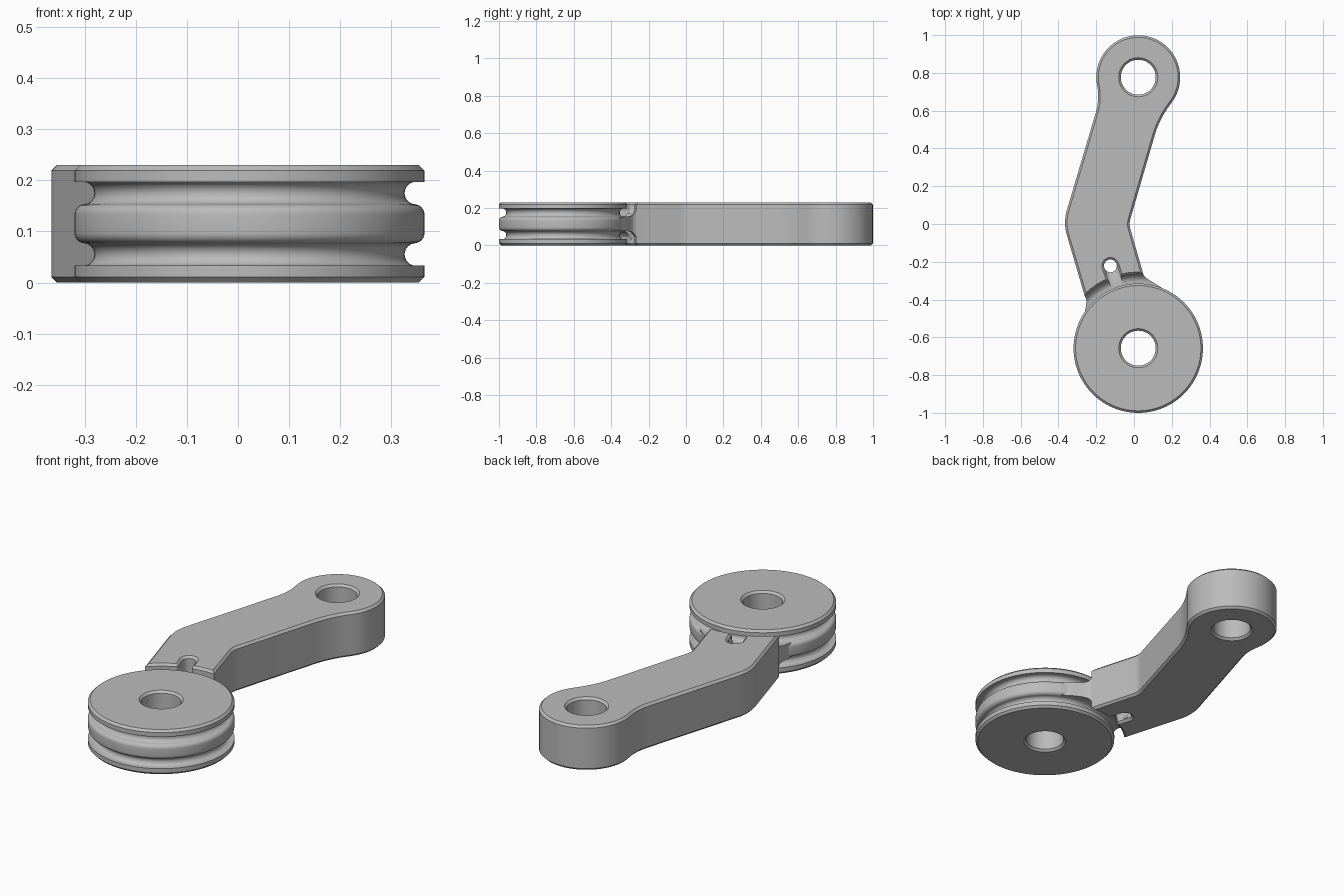
import bpy, bmesh, math
from mathutils import Vector

cube = bpy.data.objects.get("Cube")
if cube:
    bpy.data.objects.remove(cube, do_unlink=True)

H, CH = 0.23, 0.011
PULLEY = Vector((0.0225, -0.6575))
EYE = Vector((0.0225, 0.777))
SLOT_ANGLE = 108.7

grey = bpy.data.materials.new("plain grey")
grey.use_nodes = True
grey.diffuse_color = (0.5, 0.5, 0.5, 1)
grey.node_tree.nodes["Principled BSDF"].inputs["Base Color"].default_value = (0.5, 0.5, 0.5, 1)


def polar(c, r, deg):
    a = math.radians(deg)
    return c + Vector((r * math.cos(a), r * math.sin(a)))


def arc(c, r, a, b, n):
    return [polar(c, r, a + (b - a) * i / n) for i in range(n + 1)]


def rounded(p, a, b, r, n=8):
    """Corner p between neighbours a and b, rounded with radius r."""
    u, v = (a - p).normalized(), (b - p).normalized()
    half = u.angle(v) / 2
    c = p + (u + v).normalized() * (r / math.sin(half))
    t0 = p + u * (r / math.tan(half)) - c
    t1 = p + v * (r / math.tan(half)) - c
    return [c + t0.lerp(t1, i / n).normalized() * r for i in range(n + 1)]


def finish(name, bm, angle=30):
    bmesh.ops.remove_doubles(bm, verts=bm.verts, dist=0.0002)
    bmesh.ops.recalc_face_normals(bm, faces=bm.faces)
    me = bpy.data.meshes.new(name)
    bm.to_mesh(me)
    bm.free()
    ob = bpy.data.objects.new(name, me)
    bpy.context.collection.objects.link(ob)
    me.materials.clear()
    me.materials.append(grey)
    bpy.ops.object.select_all(action="DESELECT")
    bpy.context.view_layer.objects.active = ob
    ob.select_set(True)
    bpy.ops.object.shade_smooth_by_angle(angle=math.radians(angle))
    return ob


def chamfered_plate(name, loops):
    """Flat plate with holes and chamfered rims, from closed outlines."""
    cu = bpy.data.curves.new(name + "_outline", "CURVE")
    cu.dimensions, cu.fill_mode = "2D", "BOTH"
    cu.extrude, cu.bevel_depth, cu.offset = H / 2 - CH, CH, -CH
    cu.bevel_resolution = 0
    for loop in loops:
        s = cu.splines.new("POLY")
        s.points.add(len(loop) - 1)
        for q, p in zip(s.points, loop):
            q.co = (p.x, p.y, 0, 1)
        s.use_cyclic_u = True
    tmp = bpy.data.objects.new(name + "_outline", cu)
    bpy.context.collection.objects.link(tmp)
    deps = bpy.context.evaluated_depsgraph_get()
    me = bpy.data.meshes.new_from_object(tmp.evaluated_get(deps))
    bm = bmesh.new()
    bm.from_mesh(me)
    bmesh.ops.translate(bm, verts=bm.verts, vec=(0, 0, H / 2))
    bpy.data.objects.remove(tmp, do_unlink=True)
    bpy.data.meshes.remove(me)
    return finish(name, bm)


def cutter(name, pts, z0, z1):
    bm = bmesh.new()
    f = bm.faces.new([bm.verts.new((p.x, p.y, z0)) for p in pts])
    ext = bmesh.ops.extrude_face_region(bm, geom=[f])["geom"]
    bmesh.ops.translate(bm, vec=(0, 0, z1 - z0),
                        verts=[g for g in ext if isinstance(g, bmesh.types.BMVert)])
    ob = finish(name, bm)
    ob.hide_render = True
    ob.hide_set(True)
    return ob


# Cranked arm: eye, two bends, and an arc end with a keyhole slot
END_R, SLOT_R = 0.392, 0.034
hole = polar(PULLEY, 0.46, SLOT_ANGLE)
spread = math.degrees(SLOT_R / END_R)
eye_arc = arc(EYE, 0.222, -37, 190, 48)
end_left = arc(PULLEY, END_R, 136, SLOT_ANGLE + spread, 8)
end_right = arc(PULLEY, END_R, SLOT_ANGLE - spread, 86, 8)
slot_end = arc(hole, SLOT_R, SLOT_ANGLE + 90, SLOT_ANGLE - 90, 14)
neck_l, elbow_l = Vector((-0.182, 0.658)), Vector((-0.375, 0.0075))
neck_r, elbow_r = Vector((0.134, 0.553)), Vector((-0.027, 0.0))
outline = (eye_arc
           + rounded(neck_l, eye_arc[-1], elbow_l, 0.3)
           + rounded(elbow_l, neck_l, end_left[0], 0.23)
           + end_left[:-1]
           + rounded(end_left[-1], end_left[-2], slot_end[0], 0.012, 4)
           + slot_end
           + rounded(end_right[0], slot_end[-1], end_right[1], 0.012, 4)
           + end_right[1:]
           + rounded(elbow_r, end_right[-1], neck_r, 0.1)
           + rounded(neck_r, elbow_r, eye_arc[0], 0.5))
chamfered_plate("arm", [outline, arc(EYE, 0.0925, 0, 352.5, 47)])

# Double-grooved pulley wheel, turned from half a profile mirrored in height
R, BORE, MID = 0.3425, 0.0925, H / 2
half = [Vector((BORE, CH)), Vector((BORE + CH, 0)), Vector((R - CH, 0)),
        Vector((R, CH)), Vector((R, 0.033))]
half += arc(Vector((R - 0.017, 0.055)), 0.022, -90, -270, 12)
half += arc(Vector((R - 0.02, 0.097)), 0.02, -90, 0, 6)
profile = half + [Vector((p.x, H - p.y)) for p in reversed(half)]
bm = bmesh.new()
ring = [bm.verts.new((PULLEY.x + p.x, PULLEY.y, p.y)) for p in profile]
edges = [bm.edges.new((a, b)) for a, b in zip(ring, ring[1:] + ring[:1])]
bmesh.ops.spin(bm, geom=ring + edges, cent=(*PULLEY, 0), axis=(0, 0, 1),
               angle=math.tau, steps=96)
finish("pulley", bm)

# Neck web: flares towards the wheel and sweeps up into the arm end
sections = [(0.31, 0), (0.335, 0), (0.345, 0), (0.355, 0.001), (0.365, 0.003),
            (0.375, 0.009), (0.384, 0.018), (0.391, 0.03), (0.397, 0.045),
            (0.41, 0.06), (0.44, 0.06), (0.5, 0.06)]
N = 24
bm = bmesh.new()
rows = []
for r, rise in sections:
    t = max(0, min(1, (END_R - r) / 0.055))
    inside = max(0, r - END_R) * 150
    lo, hi = 86 - 22 * t * t + inside, 136 + 12 * t * t - inside
    top = [polar(PULLEY, r, lo + (hi - lo) * i / N) for i in range(N + 1)]
    half_z = 0.038 + rise
    rows.append([bm.verts.new((p.x, p.y, MID + half_z)) for p in top]
                + [bm.verts.new((p.x, p.y, MID - half_z)) for p in reversed(top)])
for a, b in zip(rows, rows[1:]):
    for i in range(len(a)):
        j = (i + 1) % len(a)
        bm.faces.new((a[i], a[j], b[j], b[i]))
bm.faces.new(rows[0])
bm.faces.new(rows[-1])
neck = finish("neck", bm)

# Keyhole passage through the neck: round hole plus upper and lower cable slots
mouth = [polar(PULLEY, 0.33, SLOT_ANGLE + s * 5.8) for s in (-1, 1)]
cuts = [("keyhole_cutter", arc(hole, SLOT_R, 0, 345, 23), -0.1, H + 0.1),
        ("upper_slot_cutter", mouth + slot_end, MID + 0.038, H + 0.1),
        ("lower_slot_cutter", mouth + slot_end, -0.1, MID - 0.038)]
for name, pts, z0, z1 in cuts:
    mod = neck.modifiers.new(name, "BOOLEAN")
    mod.operation, mod.solver = "DIFFERENCE", "EXACT"
    mod.object = cutter(name, pts, z0, z1)
